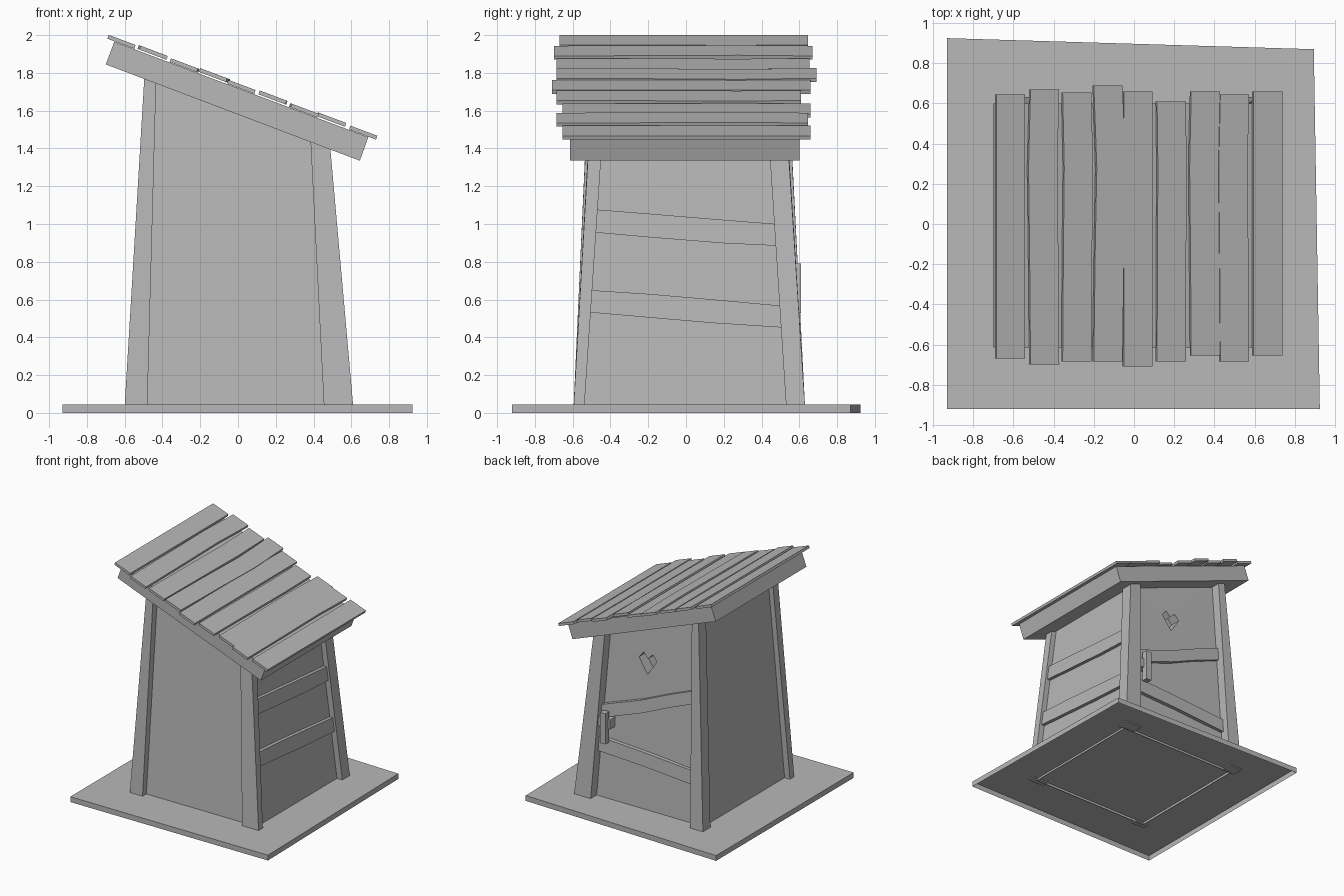
import bpy
import bmesh

if "Cube" in bpy.data.objects:
    bpy.data.objects.remove(bpy.data.objects["Cube"], do_unlink=True)

GREY = (0.48, 0.48, 0.48, 1)
wood = bpy.data.materials.new("plain_grey")
wood.use_nodes = True
wood.diffuse_color = GREY
wood.node_tree.nodes["Principled BSDF"].inputs["Base Color"].default_value = GREY


def loft(name, sections, cap_start=True):
    """Join matching rings of points into one closed shape."""
    bm = bmesh.new()
    rings = [[bm.verts.new(p) for p in s] for s in sections]
    n = len(rings[0])
    for a, b in zip(rings, rings[1:]):
        for i in range(n):
            j = (i + 1) % n
            bm.faces.new((a[i], a[j], b[j], b[i]))
    start = bm.faces.new(rings[0])
    bm.faces.new(rings[-1])
    bmesh.ops.recalc_face_normals(bm, faces=bm.faces)
    if not cap_start:
        bmesh.ops.delete(bm, geom=[start], context='FACES_ONLY')
    mesh = bpy.data.meshes.new(name)
    bm.to_mesh(mesh)
    bm.free()
    mesh.materials.append(wood)
    ob = bpy.data.objects.new(name, mesh)
    bpy.context.collection.objects.link(ob)
    return ob


def rect(x0, x1, y0, y1, z):
    """Ring in plan; z is a height or a function of x."""
    h = z if callable(z) else (lambda x: z)
    return [(x, y, h(x)) for x, y in ((x0, y0), (x1, y0), (x1, y1), (x0, y1))]


def roof_top(x):
    return 1.965 - (x + 0.655) * 0.3755


def under_roof(x):
    return 1.87 - (x + 0.70) * 0.379


# Ground slab, open underneath
corners = [(-0.93, -0.92), (0.925, -0.92), (0.895, 0.87), (-0.93, 0.925)]
loft("ground_slab", [[(x, y, z) for x, y in corners] for z in (0, 0.045)],
     cap_start=False)

# Tapered cabin with a heart cut into the door wall
cabin = loft("cabin_walls", [rect(-0.55, 0.56, -0.545, 0.55, 0.025),
                             rect(-0.455, 0.44, -0.455, 0.46, under_roof)])
heart = [(0, 0.04), (0.045, 0.085), (0.085, 0.035), (0, -0.09),
         (-0.085, 0.035), (-0.045, 0.085)]
cutter = loft("heart_cutter", [[(x + 0.02, y, z + 1.25) for x, z in heart]
                               for y in (0.39, 0.7)])
cutter.hide_render = True
cut = cabin.modifiers.new("heart_cut", 'BOOLEAN')
cut.operation = 'DIFFERENCE'
cut.solver = 'EXACT'
cut.object = cutter
bpy.context.view_layer.update()
deps = bpy.context.evaluated_depsgraph_get()
result = bpy.data.meshes.new_from_object(cabin.evaluated_get(deps))
cabin.modifiers.clear()
cabin.data = result
bpy.data.objects.remove(cutter, do_unlink=True)
bm = bmesh.new()
bm.from_mesh(result)
floor = [f for f in bm.faces if f.calc_center_median().z < 0.03]
bmesh.ops.delete(bm, geom=floor, context='FACES_ONLY')
bm.to_mesh(result)
bm.free()

# Leaning corner posts: (foot, head) extents across x and y
sides_x = {"right": ((-0.60, -0.48), (-0.495, -0.433)),
           "left": ((0.455, 0.61), (0.383, 0.487))}
sides_y = {"front": ((-0.595, -0.538), (-0.515, -0.445)),
           "back": ((0.53, 0.63), (0.44, 0.54))}
for ny, (fy, hy) in sides_y.items():
    for nx, (fx, hx) in sides_x.items():
        loft(f"{ny}_{nx}_post", [rect(*fx, *fy, 0.035),
                                 rect(*hx, *hy, under_roof)])


# Bent battens on the low side wall
def side_wall(z):
    return 0.56 - 0.0874 * (z - 0.03)


def side_batten(name, stations):
    rings = []
    for y, lo, hi in stations:
        a, b = side_wall(lo), side_wall(hi)
        rings.append([(a - 0.02, y, lo), (a + 0.03, y, lo),
                      (b + 0.03, y, hi), (b - 0.02, y, hi)])
    loft(name, rings)


side_batten("upper_side_batten", [(-0.48, 0.955, 1.077), (-0.2, 0.93, 1.055),
                                  (0.2, 0.898, 1.022), (0.48, 0.885, 1.0)])
side_batten("lower_side_batten", [(-0.51, 0.532, 0.65), (-0.2, 0.505, 0.63),
                                  (0.15, 0.475, 0.6), (0.51, 0.452, 0.567)])


# Bent battens on the door
def door_wall(z):
    return 0.55 - 0.055 * z


def door_batten(name, stations):
    rings = []
    for x, lo, hi in stations:
        a, b = door_wall(lo), door_wall(hi)
        rings.append([(x, a - 0.02, lo), (x, a + 0.03, lo),
                      (x, b + 0.03, hi), (x, b - 0.02, hi)])
    loft(name, rings)


door_batten("upper_door_batten", [(0.44, 0.7, 0.81), (0.05, 0.84, 0.95),
                                  (-0.2, 0.95, 1.06), (-0.45, 1.05, 1.16)])
door_batten("lower_door_batten", [(0.45, 0.43, 0.55), (0, 0.41, 0.525),
                                  (-0.47, 0.375, 0.49)])

# Door latch: bar on a cross block
loft("latch_block", [rect(0.31, 0.43, 0.49, 0.575, z) for z in (0.65, 0.73)])
loft("latch_bar", [rect(0.33, 0.38, 0.56, 0.61, z) for z in (0.53, 0.79)])

# Sloping roof slab
profile = [(-0.70, 1.845), (0.645, 1.335), (0.69, 1.46), (-0.655, 1.965)]
loft("roof_slab", [[(x, y, z) for x, z in profile] for y in (-0.615, 0.60)])

# Uneven roof planks: x start, front end, back end, bend at the middle
planks = [(-0.685, -0.67, 0.645, 0.0), (-0.515, -0.70, 0.67, -0.01),
          (-0.355, -0.685, 0.655, 0.008), (-0.2, -0.685, 0.69, 0.015),
          (-0.05, -0.71, 0.66, 0.0), (0.115, -0.685, 0.61, 0.004),
          (0.285, -0.655, 0.66, -0.008), (0.43, -0.685, 0.645, -0.008),
          (0.595, -0.655, 0.66, 0.0)]
for i, (x0, front, back, bend) in enumerate(planks):
    top = 0.031 if i % 2 else 0.025
    rings = []
    for y, shift in ((front, 0), (-0.1, bend * 0.5), (0.28, bend), (back, 0)):
        a, b = x0 + shift, x0 + 0.143 + shift
        rings.append([(a - 0.007, y, roof_top(a) + top - 0.02),
                      (b - 0.007, y, roof_top(b) + top - 0.02),
                      (b, y, roof_top(b) + top), (a, y, roof_top(a) + top)])
    loft(f"roof_plank_{i + 1}", rings)
